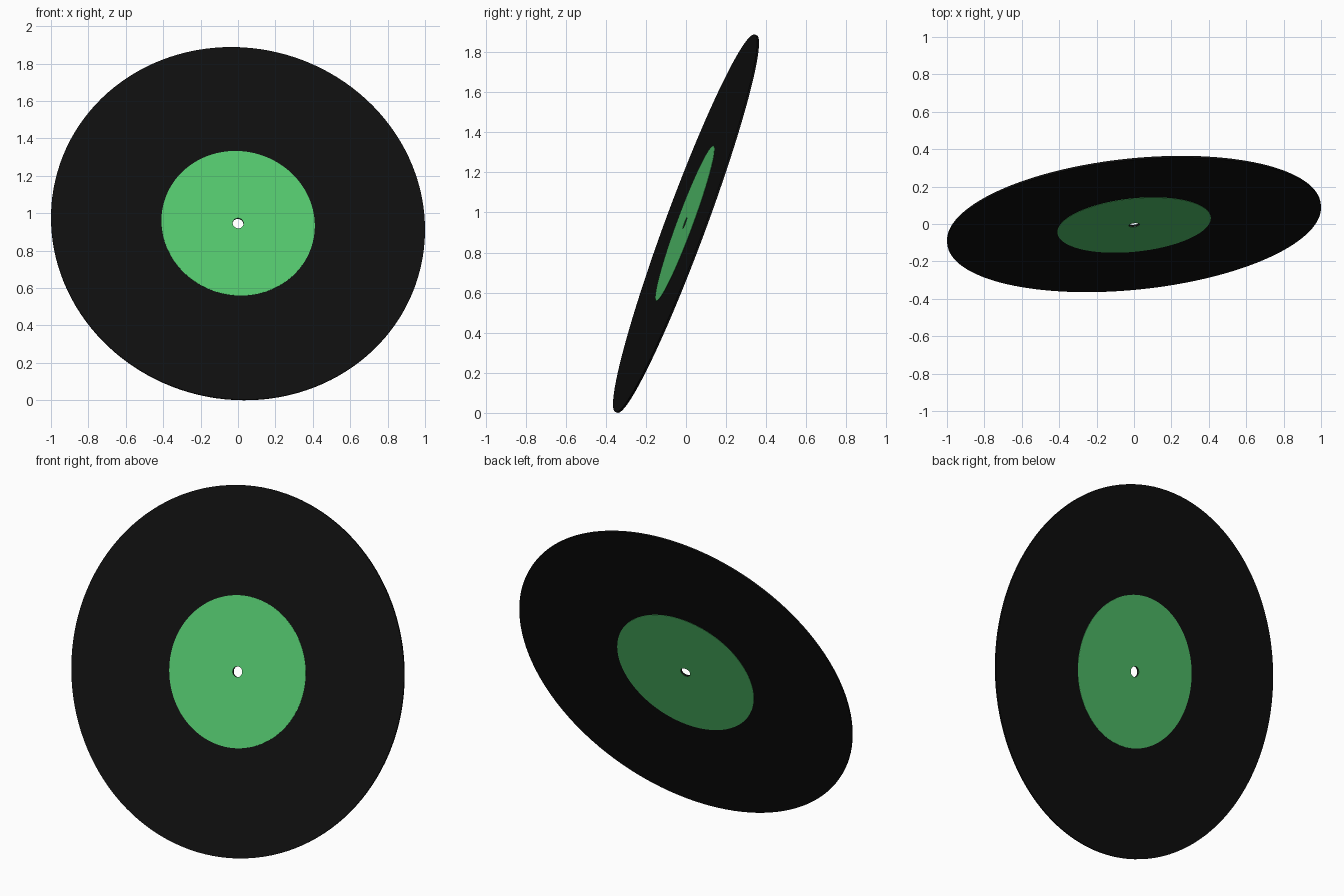
import bpy, bmesh, math
from mathutils import Vector, Matrix

if "Cube" in bpy.data.objects:
    bpy.data.objects.remove(bpy.data.objects["Cube"])

R, LABEL_R, HOLE_R = 1.0042, 0.412, 0.029   # disc, label and spindle hole radii
HALF = 0.005                                # half thickness of the disc
PLATE = 0.0015                              # thickness of a paper label
SEGMENTS = 128

# The disc leans back and is turned slightly to the right
normal = Vector((0.097, -0.934, 0.345)).normalized()
tilt = Vector((0, 0, 1)).rotation_difference(normal).to_matrix().to_4x4()


def material(name, color):
    m = bpy.data.materials.new(name)
    m.diffuse_color = (*color, 1)
    m.use_nodes = True
    m.node_tree.nodes["Principled BSDF"].inputs["Base Color"].default_value = m.diffuse_color
    return m


def lathe(name, profile, mat):
    """Turn a closed (radius, height) profile around the disc axis."""
    bm = bmesh.new()
    rings = []
    for i in range(SEGMENTS):
        a = 2 * math.pi * i / SEGMENTS
        rings.append([bm.verts.new((r * math.cos(a), r * math.sin(a), h)) for r, h in profile])
    n = len(profile)
    for i in range(SEGMENTS):
        p, q = rings[i], rings[(i + 1) % SEGMENTS]
        for j in range(n):
            k = (j + 1) % n
            bm.faces.new((p[j], q[j], q[k], p[k]))
    bmesh.ops.recalc_face_normals(bm, faces=bm.faces)
    bm.transform(tilt)
    me = bpy.data.meshes.new(name)
    bm.to_mesh(me)
    bm.free()
    me.materials.append(mat)
    ob = bpy.data.objects.new(name, me)
    bpy.context.collection.objects.link(ob)
    bpy.context.view_layer.objects.active = ob
    ob.select_set(True)
    bpy.ops.object.shade_smooth_by_angle(angle=math.radians(30))
    ob.select_set(False)
    return ob


def ring(inner, outer, low, high):
    return [(inner, low), (outer, low), (outer, high), (inner, high)]


black = material("black_vinyl", (0.0048, 0.0048, 0.0048))
green = material("green_paper", (0.088, 0.57, 0.155))

# Vinyl disc, then a paper label on each side
parts = [
    lathe("record_disc", ring(HOLE_R, R, -HALF, HALF), black),
    lathe("front_label", ring(HOLE_R, LABEL_R, HALF, HALF + PLATE), green),
    lathe("back_label", ring(HOLE_R, LABEL_R, -HALF - PLATE, -HALF), green),
]

# Stand the disc on the ground
lowest = min(v.co.z for v in parts[0].data.vertices)
for ob in parts:
    ob.data.transform(Matrix.Translation((0, 0, -lowest)))
